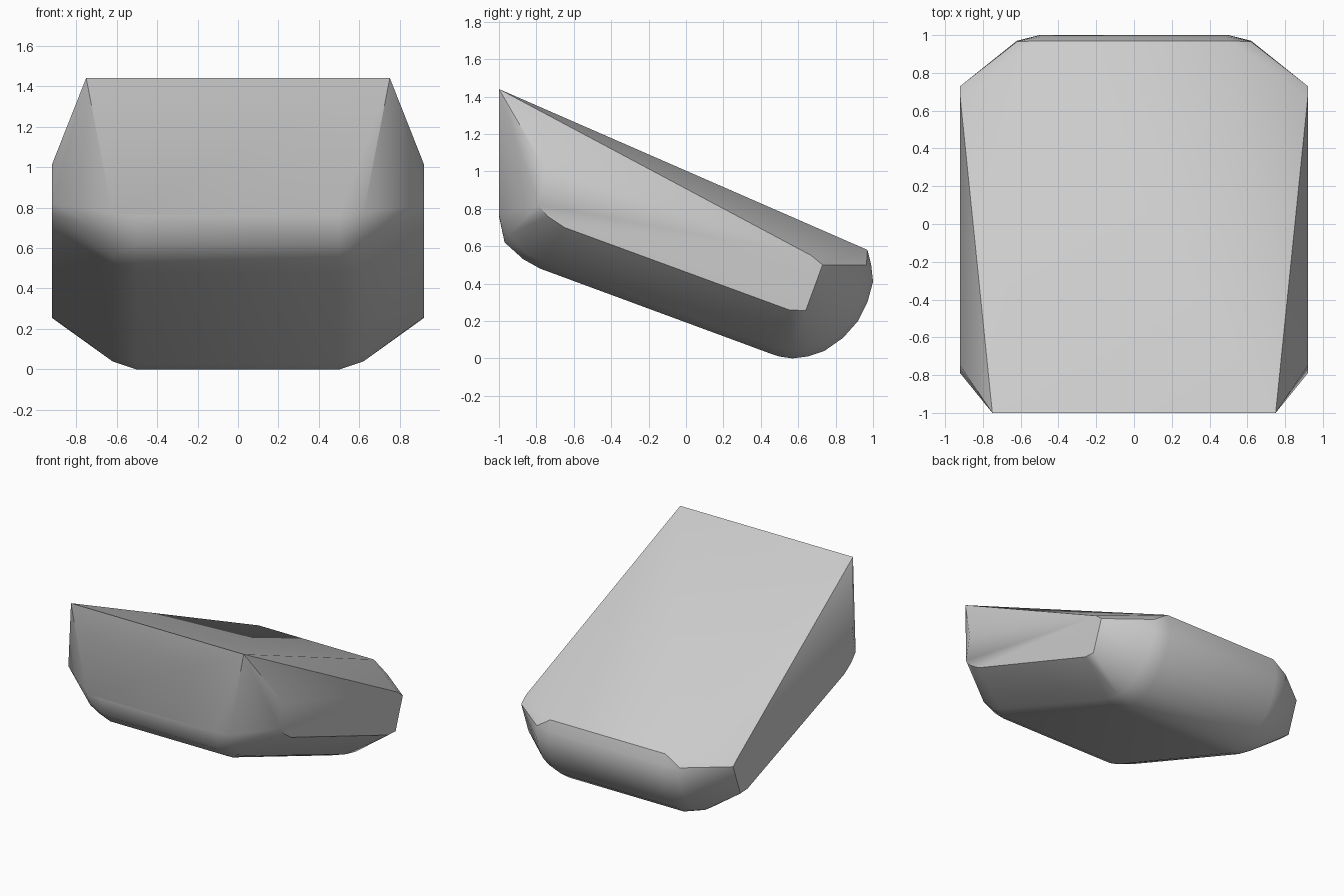
import bpy
import bmesh
import math

cube = bpy.data.objects.get("Cube")
if cube:
    bpy.data.objects.remove(cube, do_unlink=True)

# One plain grey material
grey = bpy.data.materials.new("light_grey")
grey.use_nodes = True
colour = (0.6, 0.6, 0.6, 1)
grey.diffuse_color = colour
grey.node_tree.nodes["Principled BSDF"].inputs["Base Color"].default_value = colour

# Profiles (y, z) at growing distance from the middle
MIDDLE = [(-1, 0.76), (-0.97, 0.62), (-0.87, 0.53), (-0.78, 0.48),
          (0.44, 0.03), (0.5, 0.01), (0.57, 0), (0.65, 0.01), (0.74, 0.04),
          (0.84, 0.11), (0.92, 0.2), (0.97, 0.3), (1, 0.41), (0.99, 0.5), (0.97, 0.58)]
SHOULDER = [(-1, 0.77), (-0.95, 0.66), (-0.85, 0.56), (-0.77, 0.52),
            (0.44, 0.07), (0.57, 0.04), (0.65, 0.05), (0.73, 0.08),
            (0.82, 0.14), (0.89, 0.22), (0.94, 0.31), (0.97, 0.41), (0.965, 0.5)]
SIDE = [(-0.75, 1.01), (-0.79, 0.82), (-0.74, 0.76), (-0.65, 0.7),
        (0.55, 0.26), (0.64, 0.255), (0.73, 0.5), (0.67, 0.55)]
FRONT_TOP = [(-1, 1.44)]

# Sloped block: a skin over the mirrored profiles
bm = bmesh.new()
for x, profile in ((0.5, MIDDLE), (0.62, SHOULDER), (0.92, SIDE), (0.75, FRONT_TOP)):
    for side in (-1, 1):
        for y, z in profile:
            bm.verts.new((side * x, y, z))
hull = bmesh.ops.convex_hull(bm, input=bm.verts[:])
loose = {g for g in hull["geom_interior"] + hull["geom_unused"]
         if isinstance(g, bmesh.types.BMVert)}
bmesh.ops.delete(bm, geom=list(loose), context="VERTS")
bmesh.ops.dissolve_limit(bm, angle_limit=math.radians(1),
                         verts=bm.verts[:], edges=bm.edges[:])
bmesh.ops.recalc_face_normals(bm, faces=bm.faces[:])

mesh = bpy.data.meshes.new("sloped_block")
bm.to_mesh(mesh)
bm.free()
mesh.materials.append(grey)
block = bpy.data.objects.new("sloped_block", mesh)
bpy.context.collection.objects.link(block)

# Soft rounded underside, crisp rim
bpy.ops.object.select_all(action="DESELECT")
block.select_set(True)
bpy.context.view_layer.objects.active = block
bpy.ops.object.shade_smooth_by_angle(angle=math.radians(35))
